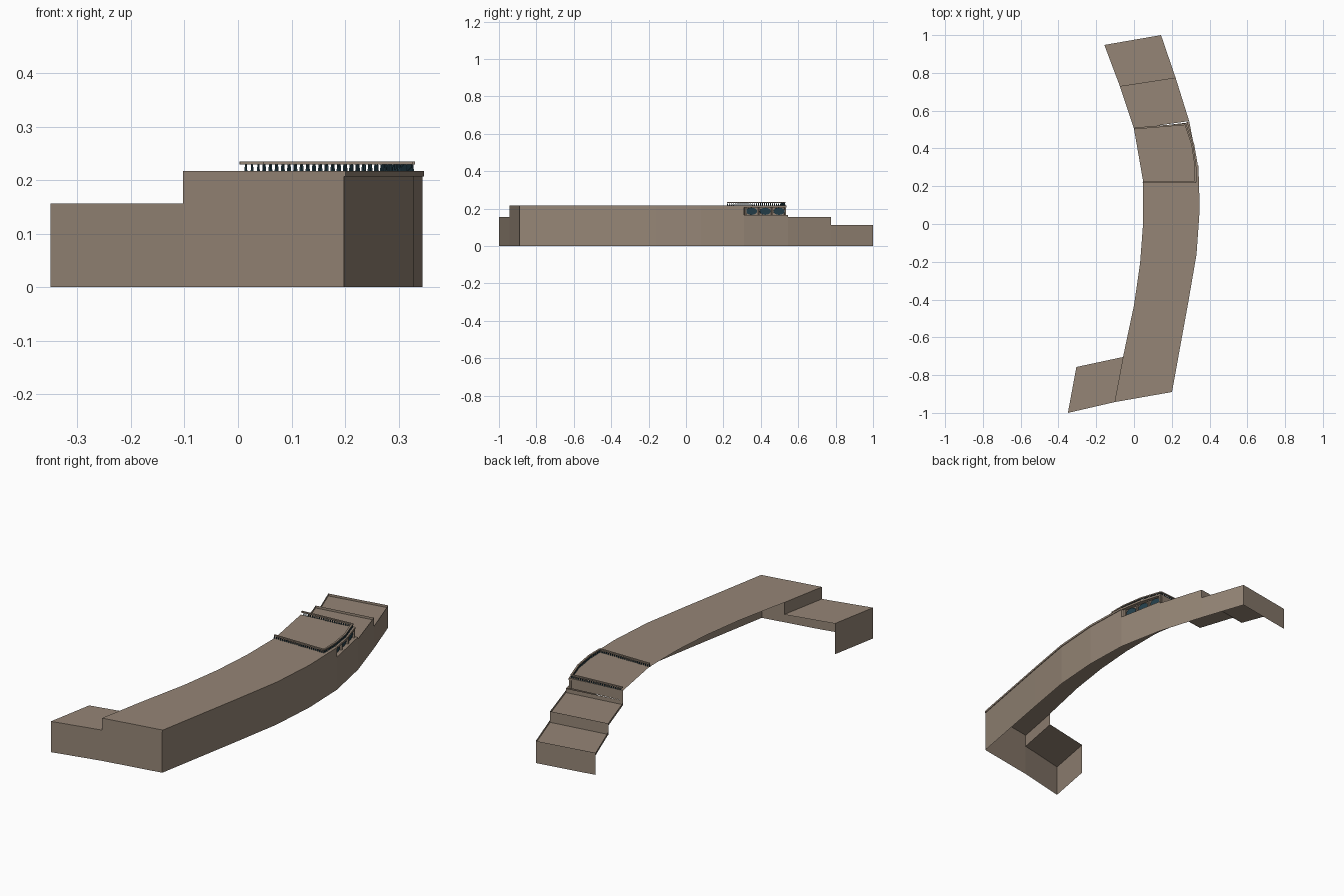
import bpy, bmesh, math
from mathutils import Vector

if "Cube" in bpy.data.objects:
    bpy.data.objects.remove(bpy.data.objects["Cube"])

def material(name, rgb):
    m = bpy.data.materials.new(name)
    m.diffuse_color = (*rgb, 1)
    m.use_nodes = True
    m.node_tree.nodes["Principled BSDF"].inputs["Base Color"].default_value = m.diffuse_color
    return m

STONE = material("warm_stone", (0.30, 0.235, 0.18))
TEAL = material("dark_teal", (0.018, 0.05, 0.07))
LOW, MID, TOP, LEDGE = 0.112, 0.156, 0.217, 0.165

def finish(name, bm, mat):
    me = bpy.data.meshes.new(name)
    bm.to_mesh(me)
    bm.free()
    me.materials.append(mat)
    ob = bpy.data.objects.new(name, me)
    bpy.context.collection.objects.link(ob)
    return ob

def poly(bm, pts, z):
    return bm.faces.new([bm.verts.new((x, y, z)) for x, y in pts])

def wall(bm, pts, z0, z1):
    for a, b in zip(pts, pts[1:]):
        bm.faces.new([bm.verts.new((*p, z)) for p, z in
                      ((a, z0), (b, z0), (b, z1), (a, z1))])

def prism(bm, pts, z0, z1):
    poly(bm, pts[::-1], z0)
    poly(bm, pts, z1)
    wall(bm, pts + pts[:1], z0, z1)

def offset(pts, d):
    """Shift a polyline sideways (positive = right of travel)."""
    out = []
    for i, p in enumerate(pts):
        a = Vector(pts[max(i - 1, 0)])
        b = Vector(pts[min(i + 1, len(pts) - 1)])
        t = (b - a).normalized()
        out.append((p[0] + t.y * d, p[1] - t.x * d))
    return out

# plan curves, south to north
outer = [(0.198, -0.89), (0.285, -0.41), (0.328, -0.16), (0.345, 0.08), (0.338, 0.31)]
outer_n = [(0.338, 0.31), (0.292, 0.545), (0.22, 0.775), (0.143, 1.0)]
inner = [(-0.058, -0.704), (0, -0.43), (0.032, -0.21), (0.048, 0), (0.048, 0.228), (0, 0.503)]
inner_n = [(0, 0.503), (-0.075, 0.73), (-0.157, 0.948)]
sw = [(-0.305, -0.757), (-0.35, -1.0), (-0.103, -0.943), (0.198, -0.89)]
slab_edge = [(0.338, 0.31), (0.319, 0.42), (0.283, 0.537)]
recess = [(0.338, 0.31), (0.316, 0.313), (0.270, 0.533)]

# outer shell walls (open underneath and on the concave side)
bm = bmesh.new()
wall(bm, outer, 0, TOP)
wall(bm, outer_n[:2], 0, LEDGE)
wall(bm, outer_n[1:3], 0, MID)
wall(bm, outer_n[2:], 0, LOW)
wall(bm, [outer_n[-1], inner_n[-1]], 0, LOW)
wall(bm, sw[:3], 0, MID)
wall(bm, sw[2:], 0, TOP)
wall(bm, [inner[0], sw[2]], MID, TOP)
wall(bm, [outer_n[2], inner_n[1]], LOW - 0.014, MID)
wall(bm, [outer_n[1], inner_n[0]], MID - 0.014, LEDGE)
wall(bm, [recess[-1], inner_n[0]], LEDGE, TOP)
finish("shell_walls", bm, STONE)

# main roof and low side wing roof
bm = bmesh.new()
poly(bm, outer + slab_edge[1:] + inner[::-1] + [sw[2]], TOP)
poly(bm, sw[:3] + inner[:1], MID)
finish("roofs", bm, STONE)

# thin cornice along the long convex wall
bm = bmesh.new()
prism(bm, offset(outer, 0.003) + outer[::-1], TOP - 0.01, TOP)
finish("cornice", bm, STONE)

# stepped terraces with raised rims
for i, z in enumerate((MID, LOW)):
    bm = bmesh.new()
    f = poly(bm, [inner_n[i], outer_n[i + 1], outer_n[i + 2], inner_n[i + 1]], z)
    f.normal_update()
    bm.normal_update()
    bmesh.ops.inset_region(bm, faces=[f], thickness=0.016, depth=0)
    r = bmesh.ops.extrude_discrete_faces(bm, faces=[f])
    bmesh.ops.translate(bm, verts=r["faces"][0].verts, vec=(0, 0, -0.012))
    finish(f"terrace_{i + 1}", bm, STONE)

# recessed gallery: ledge, back wall, overhanging slab edge
bm = bmesh.new()
poly(bm, [recess[1], outer_n[0], outer_n[1], recess[2]], LEDGE)
wall(bm, recess, LEDGE, TOP)
prism(bm, slab_edge + [recess[2], recess[1]], TOP - 0.01, TOP - 0.0005)
finish("window_gallery", bm, STONE)

# three oval windows on the gallery wall
bm = bmesh.new()
a, b = Vector((*recess[1], 0)), Vector((*recess[2], 0))
t = (b - a).normalized()
n = Vector((t.y, -t.x, 0))
for k in range(3):
    c = a.lerp(b, (k + 0.5) / 3) + Vector((0, 0, 0.186))
    ring = [c + t * 0.03 * math.cos(q * math.pi / 10)
            + Vector((0, 0, 0.019 * math.sin(q * math.pi / 10))) for q in range(20)]
    front = [bm.verts.new(p + n * 0.005) for p in ring]
    back = [bm.verts.new(p) for p in ring]
    bm.faces.new(front)
    for q in range(20):
        bm.faces.new((back[q], back[(q + 1) % 20], front[(q + 1) % 20], front[q]))
finish("oval_windows", bm, TEAL)

# slim pillars between the windows
bm = bmesh.new()
for k in range(4):
    c = a.lerp(b, 0.02 + 0.96 * k / 3) + n * 0.008
    p = [c + t * u + n * v for u, v in ((-.004, -.006), (-.004, .004), (.004, .004), (.004, -.006))]
    prism(bm, [(v.x, v.y) for v in p][::-1], LEDGE, TOP - 0.01)
finish("gallery_pillars", bm, STONE)

# balustrade: handrail and closely spaced balusters
path = [(0.048, 0.223), (0.326, 0.223), (0.325, 0.31), (0.308, 0.42), (0.272, 0.528), (0.003, 0.506)]
rail, posts = bmesh.new(), bmesh.new()
for p, q in zip(path, path[1:]):
    seg = [p, q]
    prism(rail, offset(seg, 0.0045) + offset(seg, -0.0045)[::-1], 0.229, 0.235)
    u, v = Vector(p), Vector(q)
    count = max(2, round((v - u).length / 0.0115))
    for i in range(count):
        c = u.lerp(v, i / count)
        r = bmesh.ops.create_cone(posts, cap_ends=False, segments=6,
                                  radius1=0.0032, radius2=0.002, depth=0.012)
        bmesh.ops.translate(posts, verts=r["verts"], vec=(c.x, c.y, 0.223))
finish("handrail", rail, STONE)
finish("balusters", posts, TEAL)
